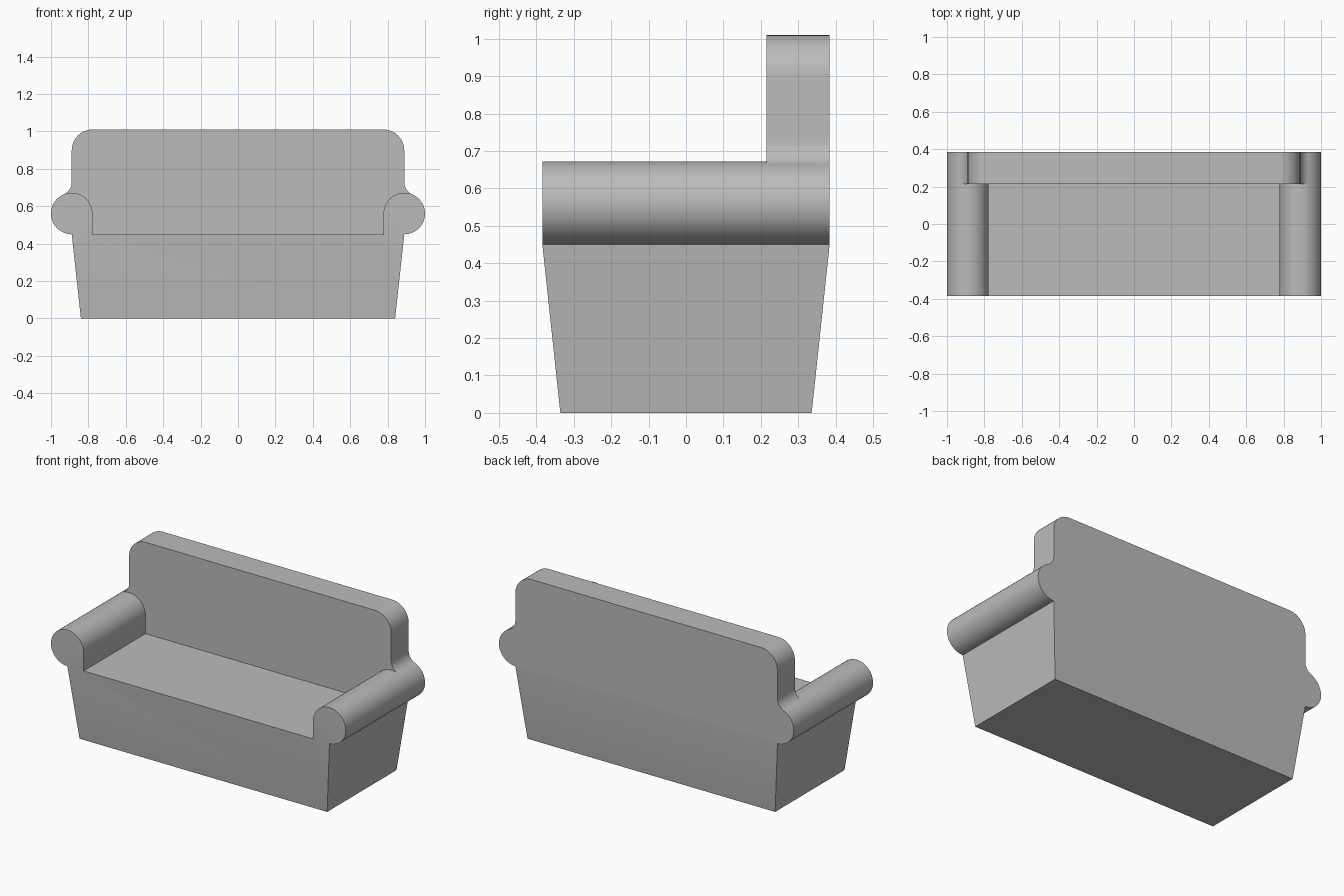
import bpy
import bmesh
from math import cos, sin, pi, sqrt, atan2, radians

if "Cube" in bpy.data.objects:
    bpy.data.objects.remove(bpy.data.objects["Cube"])

FRONT, PANEL, REAR = -0.384, 0.215, 0.384   # depth stations
SEAT, TOP = 0.45, 1.01                      # heights
R = 0.111                                   # arm roll and back corner radius
CX, CZ = 1 - R, SEAT + R                    # arm roll centre
FILLET = 0.07                               # blend between arm and back
FOOT_X, FOOT_Y = 0.84, 0.336

grey = bpy.data.materials.new("grey_upholstery")
grey.use_nodes = True
colour = (0.5, 0.5, 0.5, 1)
grey.diffuse_color = colour
grey.node_tree.nodes["Principled BSDF"].inputs["Base Color"].default_value = colour

bm = bmesh.new()


def face(points):
    bm.faces.new([bm.verts.new(p) for p in points])


def cap(profile, y):
    face([(x, y, z) for x, z in profile])


def strip(profile, *stations):
    """Sweep an open x-z profile through depth stations."""
    for (ax, az), (bx, bz) in zip(profile, profile[1:]):
        for y0, y1 in zip(stations, stations[1:]):
            face([(ax, y0, az), (bx, y0, bz), (bx, y1, bz), (ax, y1, az)])


def arc(cx, cz, r, start, end, steps):
    angles = [start + (end - start) * i / steps for i in range(steps + 1)]
    return [(cx + r * cos(a), cz + r * sin(a)) for a in angles]


def mirror(profile):
    return [(-x, z) for x, z in reversed(profile)]


# Outline pieces of the left half
rise = sqrt((R + FILLET) ** 2 - FILLET ** 2)
touch = atan2(rise, FILLET)
outer_roll = arc(CX, CZ, R, -pi / 2, touch, 20)
inner_roll = arc(CX, CZ, R, touch, pi, 14) + [(CX - R, SEAT)]
back_edge = (arc(CX + FILLET, CZ + rise, FILLET, touch + pi, pi, 10)
             + arc(CX - R, TOP - R, R, 0, pi / 2, 12))

# Rolled arms and back edges, on both sides
for side in (lambda p: p, mirror):
    strip(side(outer_roll), FRONT, PANEL, REAR)
    strip(side(inner_roll), FRONT, PANEL)
    strip(side(back_edge), PANEL, REAR)
    cap(side(outer_roll + inner_roll[1:]), FRONT)

# Seat, back top, back panel and rear
strip([(CX - R, SEAT), (R - CX, SEAT)], FRONT, PANEL)
strip([back_edge[-1], mirror(back_edge)[0]], PANEL, REAR)
half_panel = inner_roll[::-1] + back_edge[1:]
cap(half_panel + mirror(half_panel), PANEL)
half_rear = outer_roll + back_edge[1:]
cap(half_rear + mirror(half_rear), REAR)

# Tapered base
foot = [(-FOOT_X, -FOOT_Y, 0), (FOOT_X, -FOOT_Y, 0),
        (FOOT_X, FOOT_Y, 0), (-FOOT_X, FOOT_Y, 0)]
face(foot)
face(foot[:2] + [(x, FRONT, SEAT) for x in (CX, CX - R, R - CX, -CX)])
face(foot[2:] + [(-CX, REAR, SEAT), (CX, REAR, SEAT)])
for s in (1, -1):
    face([(s * FOOT_X, -FOOT_Y, 0), (s * FOOT_X, FOOT_Y, 0)]
         + [(s * CX, y, SEAT) for y in (REAR, PANEL, FRONT)])

# Weld into one closed shell
bmesh.ops.remove_doubles(bm, verts=bm.verts, dist=0.0001)
bmesh.ops.recalc_face_normals(bm, faces=bm.faces)
mesh = bpy.data.meshes.new("sofa")
bm.to_mesh(mesh)
bm.free()
mesh.materials.append(grey)
sofa = bpy.data.objects.new("sofa", mesh)
bpy.context.collection.objects.link(sofa)
bpy.context.view_layer.objects.active = sofa
sofa.select_set(True)
bpy.ops.object.shade_smooth_by_angle(angle=radians(30))
